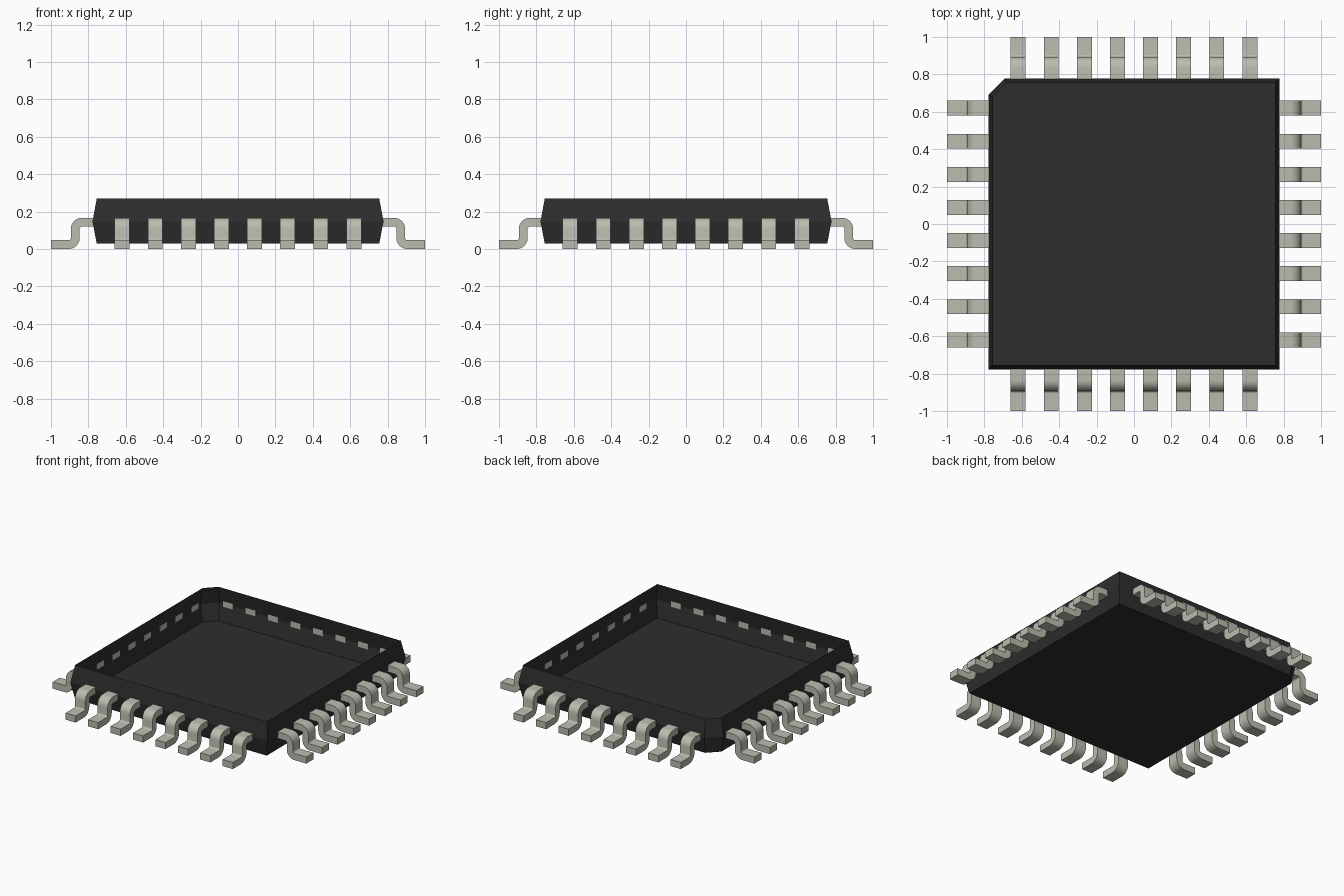
import bpy, bmesh, math
from mathutils import Vector, Matrix

cube = bpy.data.objects.get("Cube")
if cube:
    bpy.data.objects.remove(cube, do_unlink=True)


def material(name, rgb):
    m = bpy.data.materials.new(name)
    m.use_nodes = True
    m.diffuse_color = (*rgb, 1)
    m.node_tree.nodes["Principled BSDF"].inputs["Base Color"].default_value = (*rgb, 1)
    return m


black = material("black plastic", (0.027, 0.027, 0.027))
metal = material("dull metal", (0.50, 0.50, 0.43))


def add_mesh(name, bm, mat):
    me = bpy.data.meshes.new(name)
    bm.to_mesh(me)
    bm.free()
    me.materials.append(mat)
    return me


def add_object(name, me):
    ob = bpy.data.objects.new(name, me)
    bpy.context.collection.objects.link(ob)
    return ob


# Body: open-topped thin shell, widest at mid height, one clipped corner
def ring(bm, half, cut, z):
    pts = [(-half, -half), (half, -half), (half, half),
           (-half + cut, half), (-half, half - cut)]
    return [bm.verts.new((x, y, z)) for x, y in pts]


bm = bmesh.new()
rings = [ring(bm, 0.755, 0.075, 0.028),
         ring(bm, 0.778, 0.088, 0.147),
         ring(bm, 0.755, 0.075, 0.27)]
for low, high in zip(rings, rings[1:]):
    for i in range(5):
        j = (i + 1) % 5
        bm.faces.new((low[i], low[j], high[j], high[i]))
bm.faces.new(rings[0][::-1])
add_object("body_shell", add_mesh("body_shell", bm, black))

# Lead: a flat strip bent through two rounded corners
T, R, STEPS = 0.047, 0.035, 6      # thickness, bend radius, segments per bend
INNER, BEND, TIP = 0.774, 0.870, 1.0
HIGH, LOW = 0.143, T / 2
WIDTH = 0.08

# Centre line points paired with their normals
path = [(Vector((INNER, HIGH)), Vector((0, 1)))]
for k in range(STEPS + 1):
    a = math.pi / 2 * (1 - k / STEPS)
    n = Vector((math.cos(a), math.sin(a)))
    path.append((Vector((BEND - R, HIGH - R)) + n * R, n))
for k in range(STEPS + 1):
    a = math.pi / 2 * k / STEPS
    n = Vector((math.cos(a), math.sin(a)))
    path.append((Vector((BEND + R, LOW + R)) - n * R, n))
path.append((Vector((TIP, LOW)), Vector((0, 1))))

bm = bmesh.new()
sections = []
for p, n in path:
    a, b = p + n * T / 2, p - n * T / 2
    sections.append([bm.verts.new((q.x, y, q.y)) for q, y in
                     ((a, -WIDTH / 2), (a, WIDTH / 2), (b, WIDTH / 2), (b, -WIDTH / 2))])
for s, t in zip(sections, sections[1:]):
    for i in range(4):
        j = (i + 1) % 4
        bm.faces.new((s[i], s[j], t[j], t[i]))
bm.faces.new(sections[0])
bm.faces.new(sections[-1][::-1])
bmesh.ops.recalc_face_normals(bm, faces=bm.faces)
lead_mesh = add_mesh("lead", bm, metal)

# Eight leads on each of the four sides
PITCH = 0.177
leads = []
for s, side in enumerate(("left", "back", "right", "front")):
    for i in range(8):
        ob = add_object(f"{side}_lead_{i + 1}", lead_mesh)
        ob.matrix_world = (Matrix.Rotation(s * math.pi / 2, 4, 'Z')
                           @ Matrix.Translation((0, (i - 3.5) * PITCH, 0)))
        leads.append(ob)

# Smooth the bends of the shared lead mesh, keep its edges sharp
bpy.ops.object.select_all(action='DESELECT')
bpy.context.view_layer.objects.active = leads[0]
leads[0].select_set(True)
bpy.ops.object.shade_smooth_by_angle(angle=math.radians(30))
